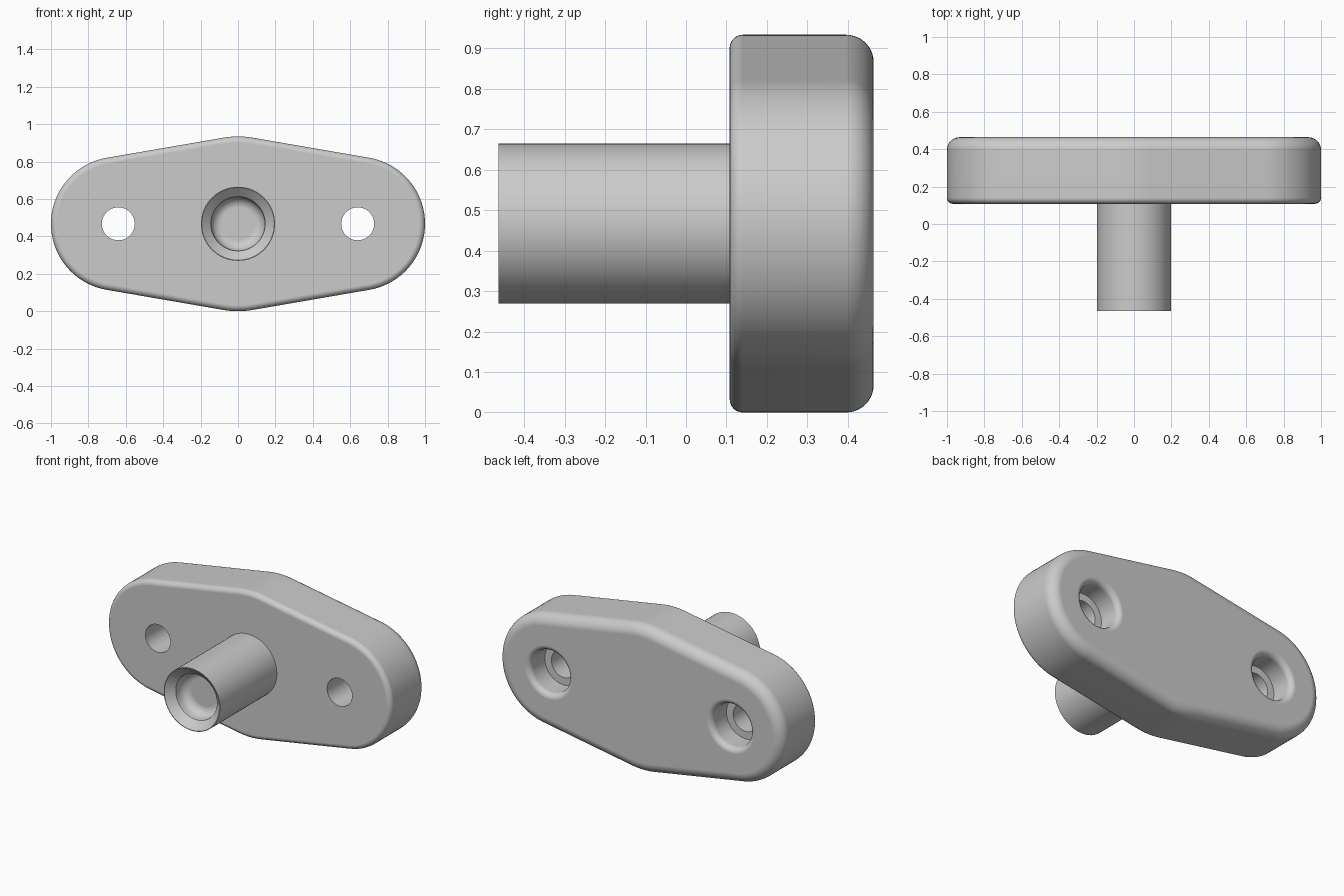
import bpy, bmesh
from math import sin, cos, pi, asin

cube = bpy.data.objects.get("Cube")
if cube:
    bpy.data.objects.remove(cube, do_unlink=True)

MID = 0.467                 # height of the centre line
FRONT, BACK = 0.108, 0.464  # plate faces along y
TIP = -0.464                # open end of the tube
HOLE_X = 0.64

metal = bpy.data.materials.new("light grey metal")
metal.use_nodes = True
colour = (0.6, 0.6, 0.6, 1)
metal.diffuse_color = colour
metal.node_tree.nodes["Principled BSDF"].inputs["Base Color"].default_value = colour


def arc(cx, cy, r, a0, a1, n):
    """Points on an arc, angles in units of pi."""
    return [(cx + r * cos(pi * (a0 + (a1 - a0) * i / n)),
             cy + r * sin(pi * (a0 + (a1 - a0) * i / n))) for i in range(n + 1)]


def loft(name, rings):
    """Closed solid through rings of matching points."""
    bm = bmesh.new()
    loops = [[bm.verts.new(p) for p in ring] for ring in rings]
    n = len(loops[0])
    for a, b in zip(loops, loops[1:]):
        for i in range(n):
            j = (i + 1) % n
            bm.faces.new((a[i], a[j], b[j], b[i]))
    bm.faces.new(loops[0])
    bm.faces.new(loops[-1])
    bmesh.ops.recalc_face_normals(bm, faces=bm.faces)
    mesh = bpy.data.meshes.new(name)
    bm.to_mesh(mesh)
    bm.free()
    mesh.materials.append(metal)
    obj = bpy.data.objects.new(name, mesh)
    bpy.context.collection.objects.link(obj)
    return obj


def turned(name, profile, x=0, n=64):
    """Round solid about the y axis from (radius, y) points."""
    return loft(name, [[(x + r * cos(2 * pi * i / n), y, MID + r * sin(2 * pi * i / n))
                        for i in range(n)] for r, y in profile])


def outline(inset, y):
    """Three circles wrapped by tangent lines, shrunk by inset."""
    big, small, d = 0.467 - inset, 0.358 - inset, 0.642
    t = asin((big - small) / d) / pi
    pts = arc(d, 0, small, t - 0.5, 0.5 - t, 40)
    pts += arc(0, 0, big, 0.5 - t, 0.5 + t, 10)
    pts += arc(-d, 0, small, 0.5 + t, 1.5 - t, 40)
    pts += arc(0, 0, big, 1.5 - t, 1.5 + t, 10)
    return [(x, y, MID + z) for x, z in pts]


def cut(target, cutter):
    mod = target.modifiers.new("cut", "BOOLEAN")
    mod.operation = "DIFFERENCE"
    mod.solver = "EXACT"
    mod.object = cutter
    bpy.context.view_layer.objects.active = target
    bpy.ops.object.modifier_apply(modifier=mod.name)
    bpy.data.objects.remove(cutter, do_unlink=True)


def finish(obj):
    bpy.ops.object.select_all(action="DESELECT")
    obj.select_set(True)
    bpy.context.view_layer.objects.active = obj
    bpy.ops.object.shade_smooth_by_angle(angle=pi / 6)
    mod = obj.modifiers.new("flat faces", "WEIGHTED_NORMAL")
    mod.keep_sharp = True


# Mounting plate: small rounding in front, larger rounding behind
RF, RB = 0.032, 0.068
edge = arc(RF, FRONT + RF, RF, 1.5, 1, 6) + arc(RB, BACK - RB, RB, 1, 0.5, 10)
plate = loft("mounting_plate", [outline(inset, y) for inset, y in edge])

# Screw holes with rounded counterbores opening at the back
FLOOR, LIP = BACK - 0.15, 0.035
for side in (-1, 1):
    bore = [(0.088, FRONT - 0.1), (0.088, FLOOR), (0.135, FLOOR)]
    bore += arc(0.135 + LIP, BACK - LIP, LIP, 1, 0.5, 8)
    bore.append((0.135 + LIP, BACK + 0.1))
    cut(plate, turned("screw_hole_cutter", bore, side * HOLE_X))
finish(plate)

# Tube with a flared mouth and a rounded cup inside
CUP = 0.055
tube_profile = [(0.198, FRONT + 0.02), (0.198, TIP), (0.194, TIP), (0.145, TIP + 0.045)]
tube_profile += arc(0.143 - CUP, TIP + 0.07, CUP, 0, 0.5, 8)
finish(turned("socket_tube", tube_profile))
